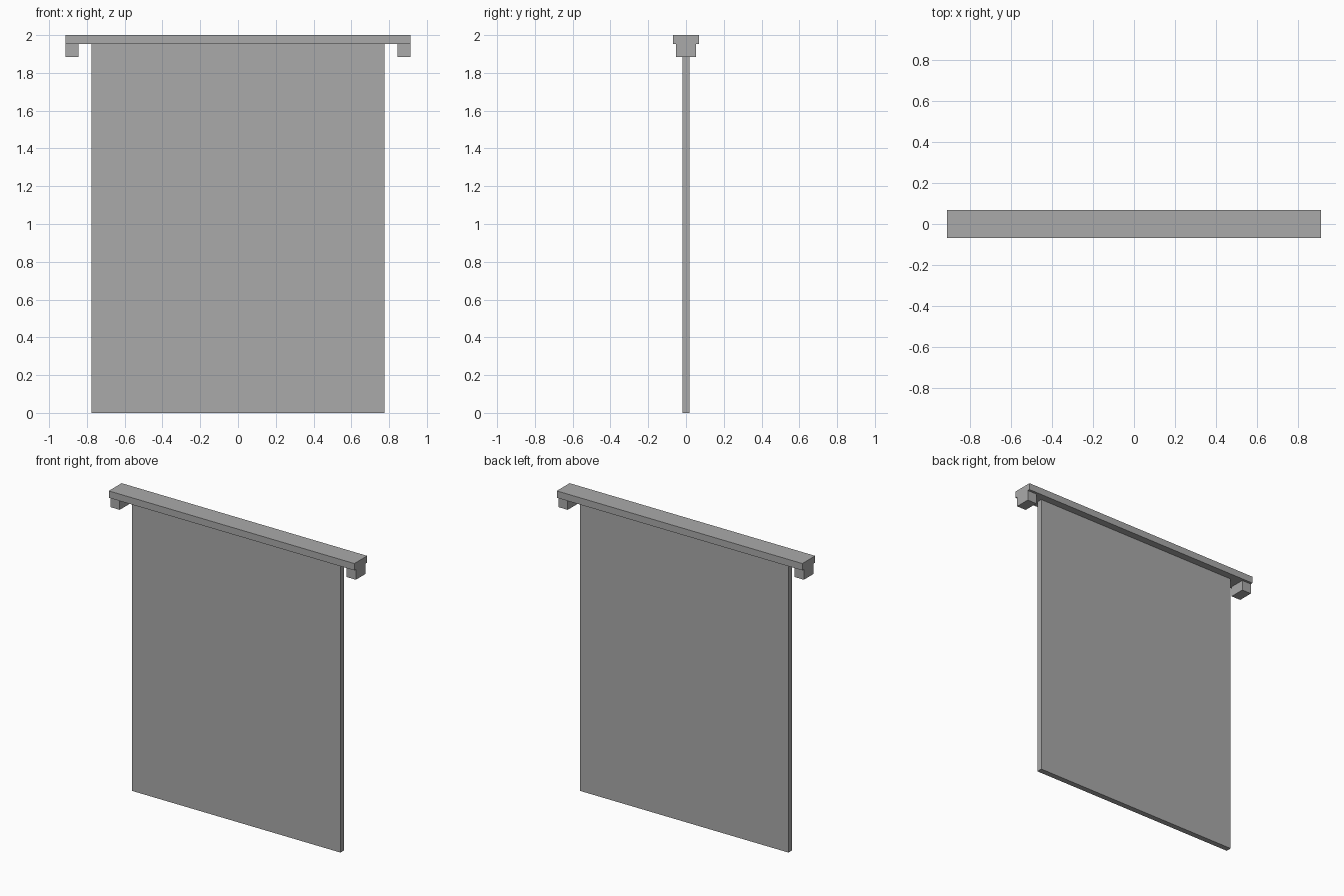
import bpy

cube = bpy.data.objects.get("Cube")
if cube:
    bpy.data.objects.remove(cube, do_unlink=True)

GREY = (0.4, 0.4, 0.4, 1.0)
grey = bpy.data.materials.new("plain grey")
grey.use_nodes = True
grey.diffuse_color = GREY
grey.node_tree.nodes["Principled BSDF"].inputs["Base Color"].default_value = GREY


def box(name, x0, x1, depth, z0, z1):
    """Box spanning x0..x1 and z0..z1, centred on y = 0."""
    bpy.ops.mesh.primitive_cube_add(size=1, location=((x0 + x1) / 2, 0, (z0 + z1) / 2))
    obj = bpy.context.object
    obj.name = name
    obj.scale = (x1 - x0, depth, z1 - z0)
    bpy.ops.object.transform_apply(location=True, rotation=False, scale=True)
    obj.data.materials.append(grey)
    return obj


rail_half = 0.914
rail_bottom = 1.954

# Hanging panel and the rail that carries it
box("hanging_panel", -0.776, 0.776, 0.038, 0, rail_bottom)
box("top_rail", -rail_half, rail_half, 0.136, rail_bottom, 2)

# End blocks under the rail, mirrored to the other side
blocks = box("end_blocks", 0.844, rail_half, 0.104, 1.885, rail_bottom)
blocks.modifiers.new("mirror", 'MIRROR').use_axis[0] = True
